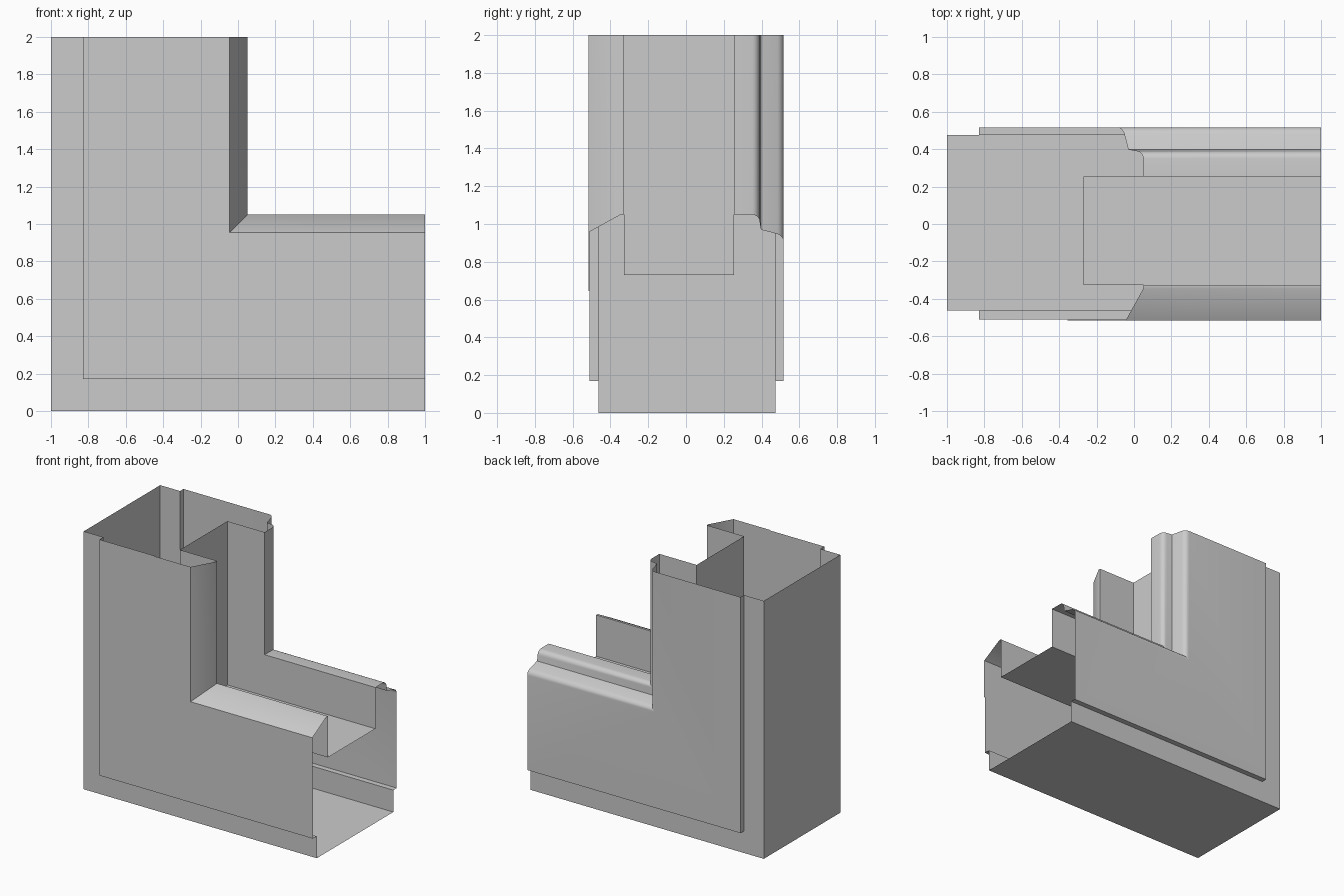
import bpy, bmesh, math

if "Cube" in bpy.data.objects:
    bpy.data.objects.remove(bpy.data.objects["Cube"])

# Moulding cross-section as (distance from outer edge, y), a hollow closed loop
def arc(cd, cy, rd, ry, a0, a1, n=5):
    return [(cd + rd * math.cos(math.radians(a0 + (a1 - a0) * i / n)),
             cy + ry * math.sin(math.radians(a0 + (a1 - a0) * i / n)))
            for i in range(n + 1)]

profile = [
    # outer edge and front face with its two steps
    (0, 0.475), (0, -0.462), (0.17, -0.462), (0.17, -0.51),
    (0.645, -0.51), (0.645, -0.517),
    # sloped front lip
    (0.955, -0.517), (1.05, -0.345), (1.05, -0.327),
    # recessed channel
    (0.73, -0.327), (0.73, 0.255), (1.05, 0.255),
]
# small bead, then the large rounded shoulder at the back
profile += arc(1.01, 0.35, 0.04, 0.04, 0, 90)
profile += [(0.97, 0.397)]
profile += arc(0.905, 0.467, 0.045, 0.05, 20, 90)
# back face and step
profile += [(0.17, 0.517), (0.17, 0.475)]

# Sweep the section up one leg, round the mitre and along the other leg
bm = bmesh.new()
rows = []
for d, y in profile:
    path = [(-1 + d, y, 2), (-1 + d, y, d), (1, y, d)]
    rows.append([bm.verts.new(p) for p in path])
for i, a in enumerate(rows):
    b = rows[(i + 1) % len(rows)]
    for k in range(2):
        bm.faces.new((a[k], a[k + 1], b[k + 1], b[k]))
bm.normal_update()
# make the outer edge face outwards (first leg's outer face points to -x)
bm.faces.ensure_lookup_table()
if bm.faces[0].normal.x > 0:
    bmesh.ops.reverse_faces(bm, faces=bm.faces[:])

mesh = bpy.data.meshes.new("frame_corner")
bm.to_mesh(mesh)
bm.free()
frame = bpy.data.objects.new("frame_corner", mesh)
bpy.context.collection.objects.link(frame)
bpy.context.view_layer.objects.active = frame
frame.select_set(True)
bpy.ops.object.shade_smooth_by_angle(angle=math.radians(30))
